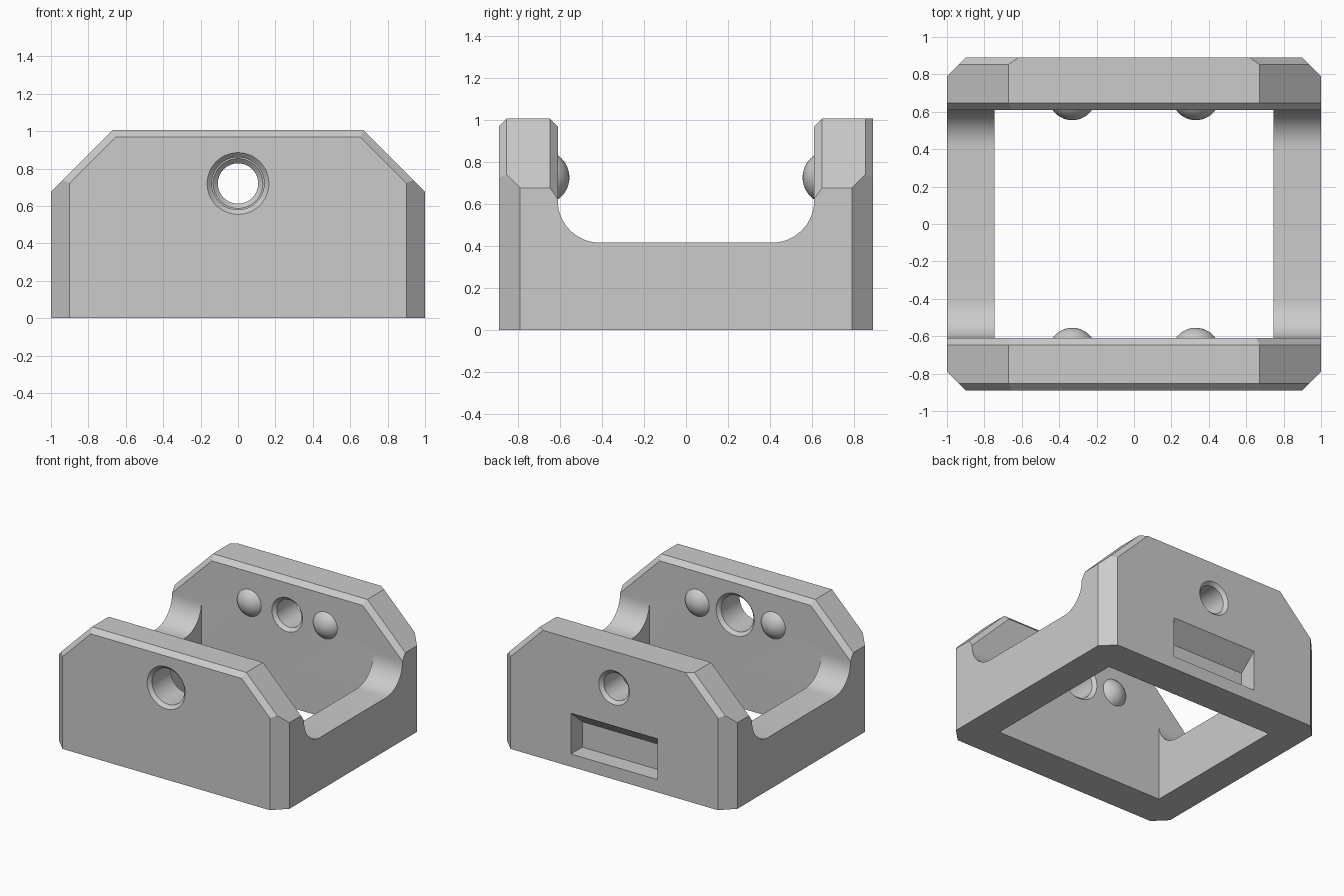
import bpy, bmesh
from math import pi, sin, cos
from mathutils import Vector

if "Cube" in bpy.data.objects:
    bpy.data.objects.remove(bpy.data.objects["Cube"])

grey = bpy.data.materials.new("plain grey")
grey.use_nodes = True
grey.diffuse_color = (0.6, 0.6, 0.6, 1)
grey.node_tree.nodes["Principled BSDF"].inputs["Base Color"].default_value = (0.6, 0.6, 0.6, 1)

HEIGHT, INNER, OUTER = 1.005, 0.61, 0.89
HOLE_Z, EDGE = 0.72, 0.037


def finish(bm, name):
    bmesh.ops.recalc_face_normals(bm, faces=bm.faces)
    mesh = bpy.data.meshes.new(name)
    bm.to_mesh(mesh)
    bm.free()
    mesh.materials.append(grey)
    obj = bpy.data.objects.new(name, mesh)
    bpy.context.collection.objects.link(obj)
    return obj


def loft(rings, name):
    """Skin a closed solid through matching rings of points."""
    bm = bmesh.new()
    loops = [[bm.verts.new(p) for p in ring] for ring in rings]
    n = len(loops[0])
    for a, b in zip(loops, loops[1:]):
        for i in range(n):
            j = (i + 1) % n
            bm.faces.new((a[i], a[j], b[j], b[i]))
    bm.faces.new(loops[0])
    bm.faces.new(loops[-1])
    return finish(bm, name)


def slice_off(bm, point, normal):
    """Remove everything beyond a plane and cap the cut."""
    geom = bm.verts[:] + bm.edges[:] + bm.faces[:]
    cut = bmesh.ops.bisect_plane(bm, geom=geom, plane_co=point, plane_no=normal, clear_outer=True)
    edges = [e for e in cut["geom_cut"] if isinstance(e, bmesh.types.BMEdge)]
    bmesh.ops.holes_fill(bm, edges=edges)


def combine(target, tool, operation):
    mod = target.modifiers.new("join", "BOOLEAN")
    mod.operation, mod.solver, mod.object = operation, "EXACT", tool
    bpy.context.view_layer.objects.active = target
    bpy.ops.object.modifier_apply(modifier=mod.name)
    bpy.data.objects.remove(tool)


def end_plate(side, name):
    bm = bmesh.new()
    bmesh.ops.create_cube(bm, size=1)
    for v in bm.verts:
        v.co = Vector((v.co.x * 2, side * (0.75 + v.co.y * 0.28), (v.co.z + 0.5) * HEIGHT))
    # sloped shoulders, vertical corners and shoulder edge bevels
    for s in (-1, 1):
        slope = Vector((s, 0, 1)).normalized()
        shoulder = Vector((s * 0.67, 0, HEIGHT))
        slice_off(bm, shoulder, slope)
        slice_off(bm, (s * 0.9, side * OUTER, 0), (s, side, 0))
        for y, d in ((OUTER, 1), (INNER, -1)):
            edge = shoulder - slope * EDGE + Vector((0, side * y, 0))
            slice_off(bm, edge, slope + Vector((0, side * d, 0)))
    # top edge bevels: the back plate keeps its outer top edge square
    slice_off(bm, (0, side * INNER, HEIGHT - EDGE), (0, -side, 1))
    if side < 0:
        slice_off(bm, (0, -OUTER, HEIGHT - EDGE), (0, -1, 1))
    return finish(bm, name)


def side_rail(side):
    # U-shaped profile with rounded inner corners
    arc = [(0.41 + 0.2 * cos(a), 0.615 - 0.2 * sin(a))
           for a in (pi / 2 * i / 16 for i in range(17))]
    half = [(0.7, 0), (0.7, 0.615)] + arc
    outline = half + [(-y, z) for y, z in reversed(half)]
    return loft([[(side * x, y, z) for y, z in outline] for x in (0.745, 1)], "side_rail")


def hole_cutter(side, radius):
    flare, beyond = 0.025, 0.02
    stations = [(INNER - beyond, radius + flare + beyond), (INNER + flare, radius),
                (OUTER - flare, radius), (OUTER + beyond, radius + flare + beyond)]
    angles = [2 * pi * i / 64 for i in range(64)]
    return loft([[(r * cos(a), side * y, HOLE_Z + r * sin(a)) for a in angles]
                 for y, r in stations], "hole_cutter")


# Plates with their flared holes
frame = end_plate(-1, "cradle_frame")
back = end_plate(1, "back_plate")
combine(frame, hole_cutter(-1, 0.14), "DIFFERENCE")
combine(back, hole_cutter(1, 0.108), "DIFFERENCE")

# Recess in the back with a sloped ceiling
recess = [(0.75, 0.10), (0.95, 0.10), (0.95, 0.47), (OUTER, 0.42), (0.75, 0.30)]
combine(back, loft([[(x, y, z) for y, z in recess] for x in (-0.375, 0.375)], "recess_cutter"),
        "DIFFERENCE")

# Join the plates with the side rails
for s in (-1, 1):
    combine(frame, side_rail(s), "UNION")
combine(frame, back, "UNION")

# Round locating bumps on the inner faces
parts = [frame]
for side, place in ((-1, "front"), (1, "back")):
    for s, hand in ((-1, "right"), (1, "left")):
        bm = bmesh.new()
        bmesh.ops.create_uvsphere(bm, u_segments=48, v_segments=32, radius=0.128)
        bmesh.ops.translate(bm, verts=bm.verts, vec=(s * 0.33, side * 0.683, HOLE_Z + 0.005))
        slice_off(bm, (0, side * 0.63, 0), (0, side, 0))
        parts.append(finish(bm, f"{place}_{hand}_bump"))

bpy.ops.object.select_all(action="DESELECT")
for obj in parts:
    obj.select_set(True)
bpy.context.view_layer.objects.active = frame
bpy.ops.object.shade_smooth_by_angle()
